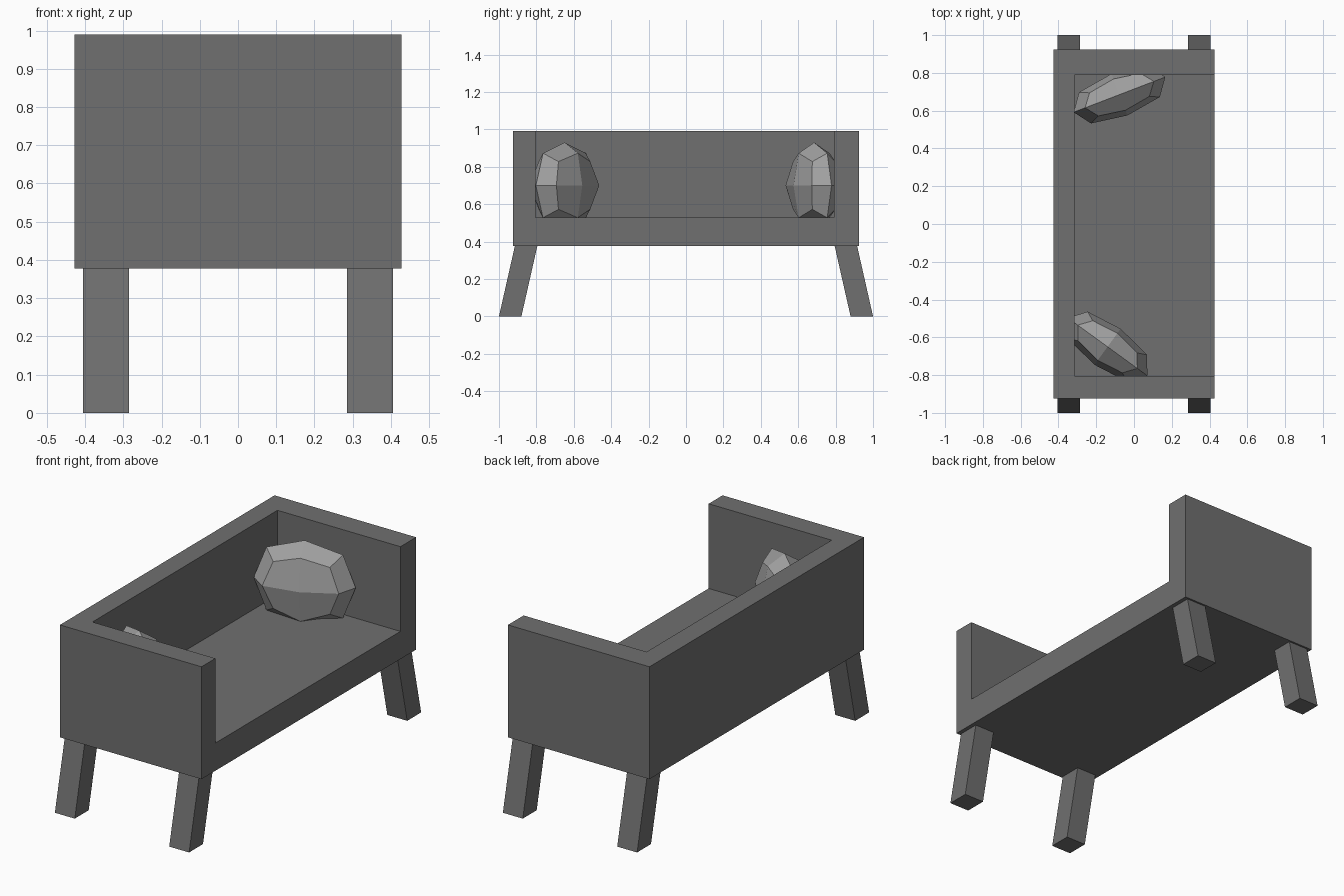
import bpy
import bmesh
from math import radians
from mathutils import Matrix, Vector

old = bpy.data.objects.get("Cube")
if old:
    bpy.data.objects.remove(old, do_unlink=True)


def make_material(name, value):
    mat = bpy.data.materials.new(name)
    mat.use_nodes = True
    colour = (value, value, value, 1)
    mat.diffuse_color = colour
    mat.node_tree.nodes["Principled BSDF"].inputs["Base Color"].default_value = colour
    return mat


frame_grey = make_material("dark grey", 0.16)
cushion_grey = make_material("light grey", 0.36)


def make_box(name, low, high, mat, shear_y=0.0):
    """Box between two corners; its bottom face can be shifted along y."""
    bm = bmesh.new()
    bmesh.ops.create_cube(bm, size=1)
    low, high = Vector(low), Vector(high)
    for v in bm.verts:
        bottom = v.co.z < 0
        v.co = Vector(h if c > 0 else l for c, l, h in zip(v.co, low, high))
        if bottom:
            v.co.y += shear_y
    mesh = bpy.data.meshes.new(name)
    bm.to_mesh(mesh)
    bm.free()
    mesh.materials.append(mat)
    obj = bpy.data.objects.new(name, mesh)
    bpy.context.collection.objects.link(obj)
    return obj


def apply_modifier(obj, mod):
    bpy.context.view_layer.objects.active = obj
    bpy.ops.object.modifier_apply(modifier=mod.name)


# Sofa body: a block with the seating space cut out, open towards +x
body = make_box("sofa_body", (-0.427, -0.925, 0.377), (0.427, 0.925, 0.99), frame_grey)
cutter = make_box("seat_cutter", (-0.315, -0.805, 0.528), (0.6, 0.79, 1.2), frame_grey)
cutter.hide_render = True
cut = body.modifiers.new("seat_cut", "BOOLEAN")
cut.operation = "DIFFERENCE"
cut.solver = "EXACT"
cut.object = cutter
apply_modifier(body, cut)
bpy.data.objects.remove(cutter, do_unlink=True)

# Splayed legs
for end, sy in (("front", -1), ("back", 1)):
    for side, sx in (("left", 1), ("right", -1)):
        xs = sorted((sx * 0.285, sx * 0.405))
        ys = sorted((sy * 0.793, sy * 0.913))
        make_box(f"{end}_{side}_leg", (xs[0], ys[0], 0), (xs[1], ys[1], 0.385),
                 frame_grey, shear_y=sy * 0.087)


# Faceted cushions leaning in the two corners
def make_cushion(name, centre, angle):
    obj = make_box(name, (-1, -1, -1), (1, 1, 1), cushion_grey)
    mod = obj.modifiers.new("rounding", "SUBSURF")
    mod.levels = mod.render_levels = 1
    mod.use_limit_surface = False
    apply_modifier(obj, mod)
    obj.data.transform(Matrix.Translation(centre)
                       @ Matrix.Rotation(radians(angle), 4, "Z")
                       @ Matrix.Diagonal((0.26, 0.118, 0.23, 1)))
    return obj


make_cushion("back_cushion", (-0.077, 0.685, 0.7), 21)
make_cushion("front_cushion", (-0.14, -0.65, 0.7), -36)
